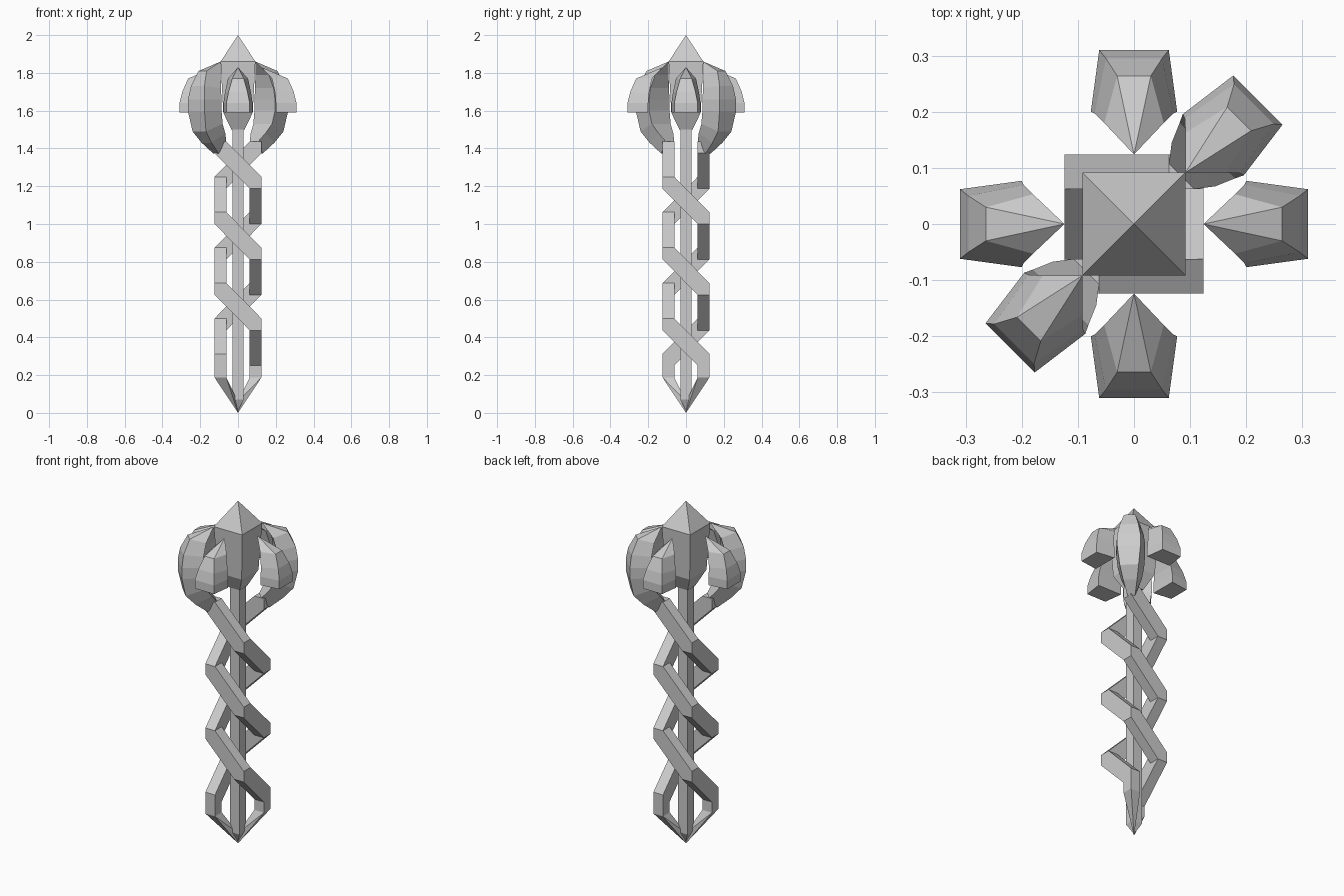
import bpy, bmesh, math
from mathutils import Vector

if "Cube" in bpy.data.objects:
    bpy.data.objects.remove(bpy.data.objects["Cube"])

grey = bpy.data.materials.new("stone grey")
grey.diffuse_color = (0.6, 0.6, 0.6, 1)
grey.use_nodes = True
grey.node_tree.nodes["Principled BSDF"].inputs["Base Color"].default_value = grey.diffuse_color


def finish(bm, name):
    bmesh.ops.recalc_face_normals(bm, faces=bm.faces)
    me = bpy.data.meshes.new(name)
    bm.to_mesh(me)
    bm.free()
    me.materials.append(grey)
    ob = bpy.data.objects.new(name, me)
    bpy.context.scene.collection.objects.link(ob)
    return ob


def loft(bm, rings):
    """Skin between rings of four points; a one-point ring is a tip."""
    vs = [[bm.verts.new(p) for p in r] for r in rings]
    for a, b in zip(vs, vs[1:]):
        for i in range(4):
            j = (i + 1) % 4
            if len(a) == 1:
                bm.faces.new((a[0], b[i], b[j]))
            elif len(b) == 1:
                bm.faces.new((a[i], a[j], b[0]))
            else:
                bm.faces.new((a[i], a[j], b[j], b[i]))
    for end in (vs[0], vs[-1]):
        if len(end) == 4:
            bm.faces.new(end)


def square(h, z):
    if h == 0:
        return [(0, 0, z)]
    return [(-h, -h, z), (h, -h, z), (h, h, z), (-h, h, z)]


def stack(name, levels):
    bm = bmesh.new()
    loft(bm, [square(h, z) for h, z in levels])
    return finish(bm, name)


# central rod and the pointed crystal on top
stack("rod", [(0, 0.01), (0.03, 0.07), (0.03, 1.52)])
stack("crystal", [(0.035, 1.50), (0.078, 1.59), (0.092, 1.86), (0, 2.0)])

# double square helix: each bar is the hull of two corner cubes
IN, OUT, T, STEP = 0.062, 0.124, 0.0625, 0.1875
CORNERS = [(-1, -1), (1, -1), (1, 1), (-1, 1)]


def cube_points(k, z):
    sx, sy = CORNERS[k % 4]
    return [(sx * a, sy * b, c) for a in (IN, OUT) for b in (IN, OUT) for c in (z, z + T)]


def hull(bm, pts):
    vs = [bm.verts.new(p) for p in pts]
    res = bmesh.ops.convex_hull(bm, input=vs)
    junk = {v for v in res["geom_interior"] + res["geom_unused"]
            if isinstance(v, bmesh.types.BMVert)}
    bmesh.ops.delete(bm, geom=list(junk), context='VERTS')


def hull_part(name, pts):
    bm = bmesh.new()
    hull(bm, pts)
    bmesh.ops.dissolve_limit(bm, angle_limit=0.01, verts=bm.verts, edges=bm.edges)
    return finish(bm, name)


for s, label in ((0, "first"), (2, "second")):
    for n in range(6):
        z = 1.375 - n * STEP
        hull_part(f"{label}_coil_bar_{n + 1}",
                  cube_points(s + n, z) + cube_points(s + n + 1, z - STEP))
    # straight end of the coil, then the leg running in to the bottom point
    end = s + 6
    hull_part(f"{label}_coil_end", cube_points(end, 0.25) + cube_points(end, 0.1875))
    sx, sy = CORNERS[end % 4]
    hull_part(f"{label}_coil_foot",
              [(sx * a, sy * b, 0.1875) for a in (IN, OUT) for b in (IN, OUT)]
              + [(0, 0, 0), (0, 0, 0.06)])


# flanges: tip (distance, z), then rings of
# outer distance, z, half width, inner distance, z, half width
def flange(name, angle, tip, rings):
    out = Vector((math.cos(angle), math.sin(angle), 0))
    side = Vector((-out.y, out.x, 0))

    def p(d, z, w):
        return out * d + side * w + Vector((0, 0, z))
    bm = bmesh.new()
    loft(bm, [[p(tip[0], tip[1], 0)]] + [
        [p(do, zo, wo), p(do, zo, -wo), p(di, zi, -wi), p(di, zi, wi)]
        for do, zo, wo, di, zi, wi in rings])
    return finish(bm, name)


PETAL = [(0.264, 1.77, 0.03, 0.18, 1.77, 0.053),
         (0.295, 1.70, 0.05, 0.197, 1.69, 0.07),
         (0.31, 1.64, 0.062, 0.2, 1.64, 0.077),
         (0.31, 1.59, 0.062, 0.2, 1.59, 0.077)]
HEAD = [(0.265, 1.81, 0.03, 0.18, 1.79, 0.05),
        (0.302, 1.73, 0.05, 0.197, 1.72, 0.069),
        (0.3125, 1.66, 0.062, 0.2, 1.66, 0.077),
        (0.3125, 1.595, 0.062, 0.2, 1.60, 0.077),
        (0.29, 1.49, 0.05, 0.185, 1.53, 0.07),
        (0.235, 1.43, 0.037, 0.15, 1.48, 0.055),
        (0.165, 1.373, 0.02, 0.12, 1.4375, 0.032)]

# four cut-off petals on the axes
for i, n in enumerate(("right", "back", "left", "front")):
    flange(f"{n}_petal", i * math.pi / 2, (0.124, 1.83), PETAL)

# two full flanges on the diagonal, growing out of the coils
flange("back_right_coil_head", math.radians(45), (0.13, 1.86), HEAD)
flange("front_left_coil_head", math.radians(225), (0.13, 1.86), HEAD)
